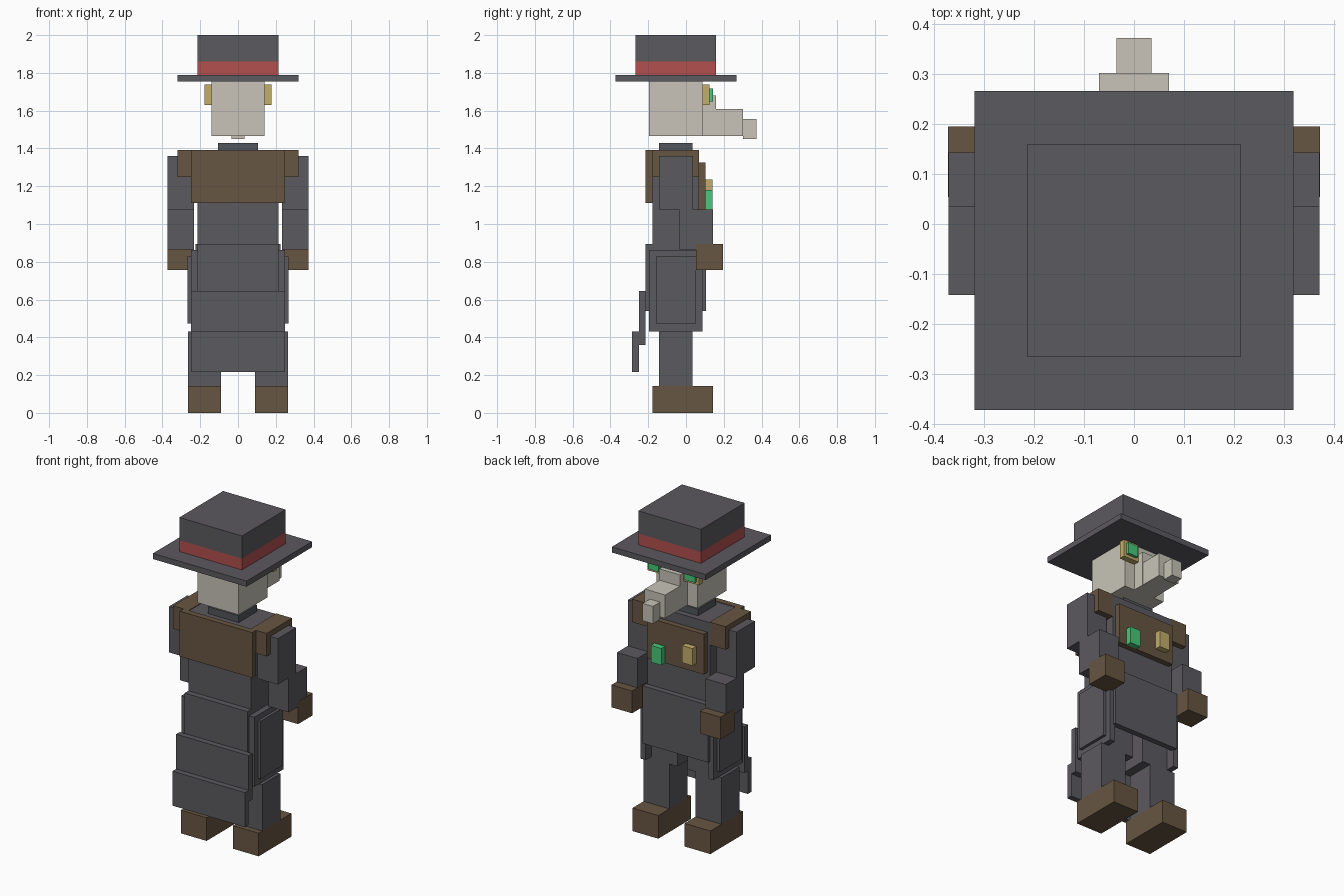
import bpy
from mathutils import Vector

old = bpy.data.objects.get("Cube")
if old:
    bpy.data.objects.remove(old, do_unlink=True)


def material(name, r, g, b):
    m = bpy.data.materials.new(name)
    m.use_nodes = True
    m.diffuse_color = (r, g, b, 1)
    m.node_tree.nodes["Principled BSDF"].inputs["Base Color"].default_value = (r, g, b, 1)
    return m


CLOTH = material("charcoal cloth", .105, .100, .114)
NECK = material("slate neck", .085, .093, .105)
LEATHER = material("brown leather", .136, .093, .054)
BONE = material("pale bone", .578, .552, .479)
RED = material("red band", .445, .080, .078)
BRASS = material("brass", .546, .423, .150)
GREEN = material("green glass", .065, .578, .195)


def box(name, mat, x, y, z):
    """Box from (min, max) ranges on each axis."""
    bpy.ops.mesh.primitive_cube_add(size=1)
    o = bpy.context.object
    o.name = name
    mid = Vector([(a + b) / 2 for a, b in (x, y, z)])
    size = [b - a for a, b in (x, y, z)]
    for v in o.data.vertices:
        v.co = Vector([c * s for c, s in zip(v.co, size)])
    o.location = mid
    o.data.materials.append(mat)
    return o


def centred(name, mat, half, y, z):
    return box(name, mat, (-half, half), y, z)


def pair(name, mat, x, y, z):
    box("left_" + name, mat, x, y, z)
    box("right_" + name, mat, (-x[1], -x[0]), y, z)


# Hat
centred("hat_crown", CLOTH, .214, (-.267, .16), (1.86, 2))
centred("hat_band", RED, .214, (-.267, .16), (1.79, 1.86))
centred("hat_brim", CLOTH, .32, (-.373, .267), (1.755, 1.79))

# Head, stepped beak and goggles
centred("head", BONE, .141, (-.196, .088), (1.466, 1.755))
centred("beak_base", BONE, .071, (.088, .16), (1.466, 1.68))
centred("beak_middle", BONE, .07, (.16, .303), (1.466, 1.61))
centred("beak_tip", BONE, .035, (.303, .373), (1.45, 1.557))
pair("goggle_rim", BRASS, (.071, .177), (.088, .124), (1.63, 1.738))
pair("goggle_lens", GREEN, (.089, .16), (.124, .142), (1.648, 1.718))

# Neck and torso
centred("neck", NECK, .105, (-.143, .034), (1.36, 1.43))
centred("torso", CLOTH, .214, (-.178, .07), (.86, 1.388))
centred("back_plate", LEATHER, .248, (-.215, -.178), (1.112, 1.392))
centred("chest_plate", LEATHER, .195, (.07, .104), (1.076, 1.325))
pair("shoulder_pad", LEATHER, (.212, .32), (-.178, .07), (1.25, 1.392))
box("green_vial", GREEN, (.071, .143), (.104, .14), (1.076, 1.18))
box("brass_badge", BRASS, (-.143, -.071), (.104, .14), (1.13, 1.236))

# Arms bent forward
pair("upper_arm", CLOTH, (.233, .372), (-.142, .036), (1.076, 1.36))
pair("forearm", CLOTH, (.233, .372), (-.036, .143), (.864, 1.076))
pair("hand", LEATHER, (.232, .373), (.054, .195), (.757, .895))

# Coat skirt panels
centred("coat_front", CLOTH, .225, (.07, .105), (.54, .895))
centred("coat_back_upper", CLOTH, .214, (-.215, -.178), (.54, .895))
centred("coat_back_middle", CLOTH, .248, (-.25, -.215), (.36, .645))
centred("coat_back_lower", CLOTH, .248, (-.286, -.25), (.217, .43))
pair("coat_side", CLOTH, (.214, .249), (-.196, .088), (.432, .862))
pair("coat_side_pocket", CLOTH, (.249, .267), (-.16, .053), (.472, .828))

# Legs and boots
pair("thigh", CLOTH, (.035, .213), (-.143, .034), (.42, .87))
pair("shin", CLOTH, (.09, .266), (-.143, .034), (.143, .43))
pair("boot", LEATHER, (.09, .266), (-.178, .142), (0, .143))
